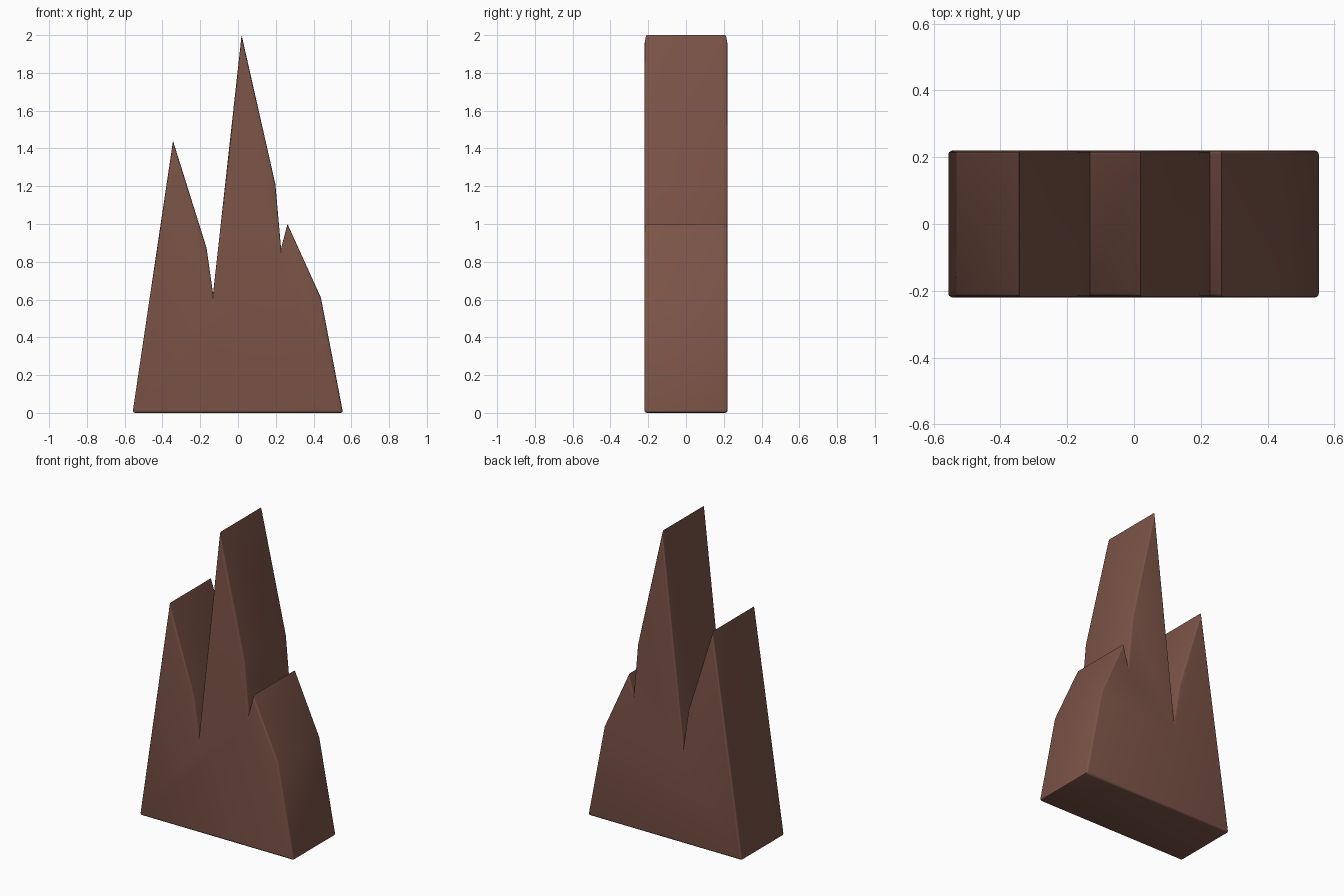
import bpy, bmesh, math
from mathutils import Vector

if "Cube" in bpy.data.objects:
    bpy.data.objects.remove(bpy.data.objects["Cube"])

HALF_DEPTH = 0.22   # half thickness of the slab
ROUND = 0.0125      # rounding of the front and back rims
FOOT = 0.014        # rounding of the bottom corners
STEPS = 3

# Ridge outline, from bottom left over the peaks to bottom right (x, z)
ridge = [(-0.558, 0), (-0.344, 1.44), (-0.167, 0.875), (-0.132, 0.63),
         (0.019, 2.0), (0.198, 1.21), (0.228, 0.87), (0.262, 1.0),
         (0.439, 0.61), (0.556, 0)]
ridge = [Vector(p) for p in ridge]


def rounded_corner(prev, corner, nxt):
    """Replace a corner by a short three-point arc."""
    a = corner + (prev - corner).normalized() * FOOT
    b = corner + (nxt - corner).normalized() * FOOT
    return [a, (a + 2 * corner + b) / 4, b]


outline = (rounded_corner(ridge[-1], ridge[0], ridge[1]) + ridge[1:-1]
           + rounded_corner(ridge[-2], ridge[-1], ridge[0]))


def inset(points, d):
    """Move a clockwise outline inwards by d with mitred corners."""
    result = []
    for i, p in enumerate(points):
        u = (p - points[i - 1]).normalized()
        v = (points[(i + 1) % len(points)] - p).normalized()
        n1, n2 = Vector((u.y, -u.x)), Vector((v.y, -v.x))
        result.append(p + (n1 + n2) * (d / (1 + n1.dot(n2))))
    return result


# Rings from front to back, with rounded rims
angles = [math.pi / 2 * k / STEPS for k in range(STEPS + 1)]
layers = [(HALF_DEPTH - ROUND + ROUND * math.sin(a), ROUND * (1 - math.cos(a)))
          for a in angles]
layers = [(-y, d) for y, d in reversed(layers)] + layers

bm = bmesh.new()
rings = [[bm.verts.new((p.x, y, p.y)) for p in inset(outline, d)]
         for y, d in layers]
n = len(outline)
for r1, r2 in zip(rings, rings[1:]):
    for i in range(n):
        j = (i + 1) % n
        bm.faces.new((r1[i], r1[j], r2[j], r2[i]))
bm.faces.new(rings[0])
bm.faces.new(rings[-1])
bmesh.ops.recalc_face_normals(bm, faces=bm.faces)

mesh = bpy.data.meshes.new("rock_spires")
bm.to_mesh(mesh)
bm.free()
rock = bpy.data.objects.new("rock_spires", mesh)
bpy.context.collection.objects.link(rock)

# Brown rock colour
brown = bpy.data.materials.new("rock_brown")
brown.diffuse_color = (0.20, 0.088, 0.063, 1)
brown.use_nodes = True
brown.node_tree.nodes["Principled BSDF"].inputs["Base Color"].default_value = brown.diffuse_color
mesh.materials.append(brown)

bpy.context.view_layer.objects.active = rock
rock.select_set(True)
bpy.ops.object.shade_smooth_by_angle(angle=math.radians(35))
